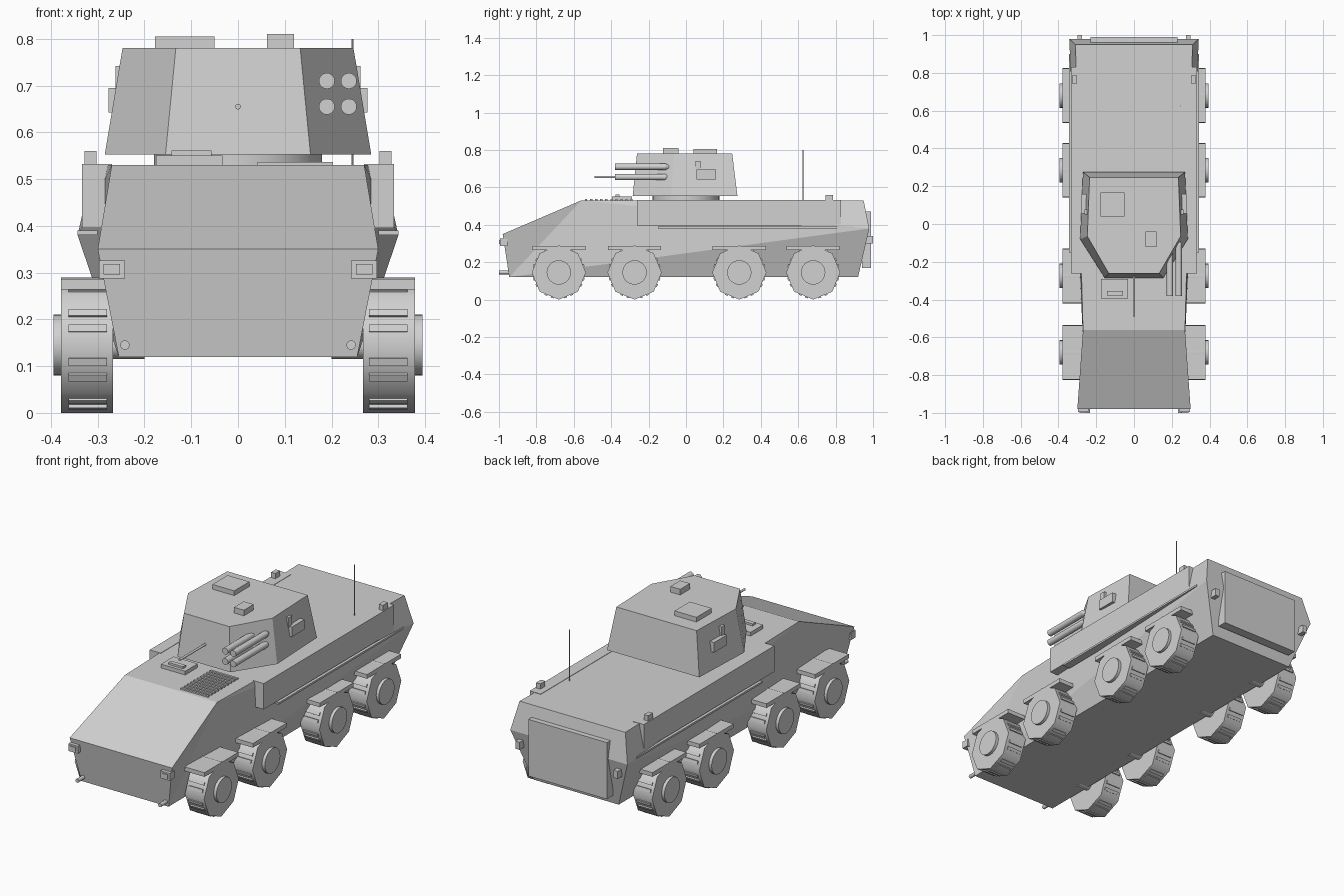
import bpy
import bmesh
from math import pi, cos, sin
from mathutils import Matrix, Vector

old = bpy.data.objects.get("Cube")
if old:
    bpy.data.objects.remove(old, do_unlink=True)

paint = bpy.data.materials.new("light_grey_paint")
paint.use_nodes = True
grey = (0.64, 0.64, 0.64, 1)
paint.diffuse_color = grey
paint.node_tree.nodes["Principled BSDF"].inputs["Base Color"].default_value = grey


def finish(name, bm):
    bmesh.ops.recalc_face_normals(bm, faces=bm.faces)
    mesh = bpy.data.meshes.new(name)
    bm.to_mesh(mesh)
    bm.free()
    mesh.materials.append(paint)
    obj = bpy.data.objects.new(name, mesh)
    bpy.context.collection.objects.link(obj)
    return obj


def smooth(obj, angle):
    bpy.ops.object.select_all(action="DESELECT")
    obj.select_set(True)
    bpy.context.view_layer.objects.active = obj
    bpy.ops.object.shade_smooth_by_angle(angle=angle)


def add_box(bm, lo, hi):
    lo, hi = Vector(lo), Vector(hi)
    m = Matrix.Translation((lo + hi) / 2) @ Matrix.Diagonal((*(hi - lo), 1))
    bmesh.ops.create_cube(bm, size=1, matrix=m)


def box(name, lo, hi):
    bm = bmesh.new()
    add_box(bm, lo, hi)
    return finish(name, bm)


def pair(name, lo, hi):
    """The same box on both sides of the vehicle."""
    box(name + "_left", lo, hi)
    box(name + "_right", (-hi[0], lo[1], lo[2]), (-lo[0], hi[1], hi[2]))


def rod(name, a, b, r, sides=24, r2=None):
    a, b = Vector(a), Vector(b)
    bm = bmesh.new()
    turn = (b - a).to_track_quat("Z", "Y").to_matrix().to_4x4()
    bmesh.ops.create_cone(bm, cap_ends=True, segments=sides, radius1=r,
                          radius2=r if r2 is None else r2, depth=(b - a).length,
                          matrix=Matrix.Translation((a + b) / 2) @ turn)
    obj = finish(name, bm)
    smooth(obj, 0.6)
    return obj


# Hull: mirrored side outline, with faceted flanks
side = [(.255, -.945, .12), (.30, -.98, .35), (.27, -.56, .53),
        (.31, .95, .53), (.343, .98, .38), (.25, .92, .12)]
bm = bmesh.new()
flanks = [[bm.verts.new((s * x, y, z)) for x, y, z in side] for s in (1, -1)]
for f in flanks:
    for tri in ((0, 1, 2), (0, 2, 4), (2, 3, 4), (0, 4, 5)):
        bm.faces.new([f[i] for i in tri])
left, right = flanks
for i in range(6):
    j = (i + 1) % 6
    bm.faces.new((left[i], left[j], right[j], right[i]))
finish("hull", bm)

# Side stowage boxes, rails and roof fittings
pair("side_stowage", (.27, -.262, .395), (.334, .83, .532))
pair("side_rail", (.30, -.15, .38), (.343, .90, .39))
pair("roof_light", (.303, .745, .53), (.328, .785, .56))
rod("antenna", (.245, .625, .53), (.245, .625, .80), .0025, 8)

# Nose lamps with raised frames, and tow pins
pair("headlamp", (.242, -.995, .287), (.297, -.955, .326))
pair("headlamp_lens", (.252, -1.0, .296), (.288, -.99, .318))
for s in (1, -1):
    rod("tow_pin", (s * .242, -1.0, .145), (s * .242, -.93, .145), .01, 16)

# Rear door and lamps
box("rear_door", (-.23, .94, .17), (.23, .99, .47))
pair("rear_lamp", (.275, .945, .30), (.30, 1.0, .34))

# Driver hatch and engine grille on the front deck
box("driver_hatch", (-.175, -.395, .52), (-.033, -.29, .55))
box("driver_periscope", (-.142, -.378, .55), (-.057, -.355, .561))
bm = bmesh.new()
for i in range(10):
    y = -.54 + i * .027
    add_box(bm, (.042, y, .525), (.203, y + .012, .537))
finish("engine_grille", bm)

# Turret: tapered six-sided shell on a round ring
rod("turret_ring", (0, 0, .52), (0, 0, .56), .18, 32)
half_low = [(.155, -.285), (.285, -.08), (.27, .275)]
half_top = [(.133, -.262), (.247, -.065), (.235, .247)]
bm = bmesh.new()
loops = []
for half, z in ((half_low, .553), (half_top, .78)):
    ring = half + [(-x, y) for x, y in reversed(half)]
    loops.append([bm.verts.new((x, y, z)) for x, y in ring])
    bm.faces.new(loops[-1])
for i in range(6):
    j = (i + 1) % 6
    bm.faces.new((loops[0][i], loops[0][j], loops[1][j], loops[1][i]))
finish("turret", bm)

box("commander_hatch", (-.178, .04, .775), (-.05, .167, .805))
box("turret_sight", (.062, -.122, .775), (.12, -.04, .81))
rod("main_gun", (0, -.49, .655), (0, -.25, .655), .006, 16)
pair("turret_side_plate", (.25, .055, .642), (.277, .16, .695))
pair("turret_side_bracket", (.245, .05, .69), (.262, .078, .742))

# Four launch tubes with tapered tails
for x in (.19, .237):
    for z in (.655, .71):
        rod("launch_tube", (x, -.38, z), (x, -.11, z), .017)
        rod("launch_tube_tail", (x, -.11, z), (x, -.09, z), .017, 24, .009)

# Wheels with tread ribs, hubs and flat fenders
radius, axle = .145, .145
for n, y in enumerate((-.68, -.275, .285, .68), 1):
    pair("fender_%d" % n, (.24, y - .142, .264), (.379, y + .142, .286))
    for s in (1, -1):
        tag = "%s_%d" % ("left" if s > 0 else "right", n)
        bm = bmesh.new()
        rims = []
        for x in (.267, .379):
            rims.append([bm.verts.new((s * x, y + radius * cos(k * pi / 4),
                                       axle + radius * sin(k * pi / 4))) for k in range(8)])
            bm.faces.new(rims[-1])
        for k in range(8):
            j = (k + 1) % 8
            bm.faces.new((rims[0][k], rims[0][j], rims[1][j], rims[1][k]))
        smooth(finish("wheel_" + tag, bm), .85)
        bm = bmesh.new()
        for k in range(24):
            spin = Matrix.Translation((s * .3215, y, axle)) @ Matrix.Rotation(k * pi / 12, 4, "X")
            shape = Matrix.Translation((0, 0, .13)) @ Matrix.Diagonal((.083, .016, .022, 1))
            bmesh.ops.create_cube(bm, size=1, matrix=spin @ shape)
        finish("tread_" + tag, bm)
        rod("hub_" + tag, (s * .37, y, axle), (s * .395, y, axle), .065, 24)
        rod("axle_" + tag, (s * .2, y, axle), (s * .28, y, axle), .03, 16)
